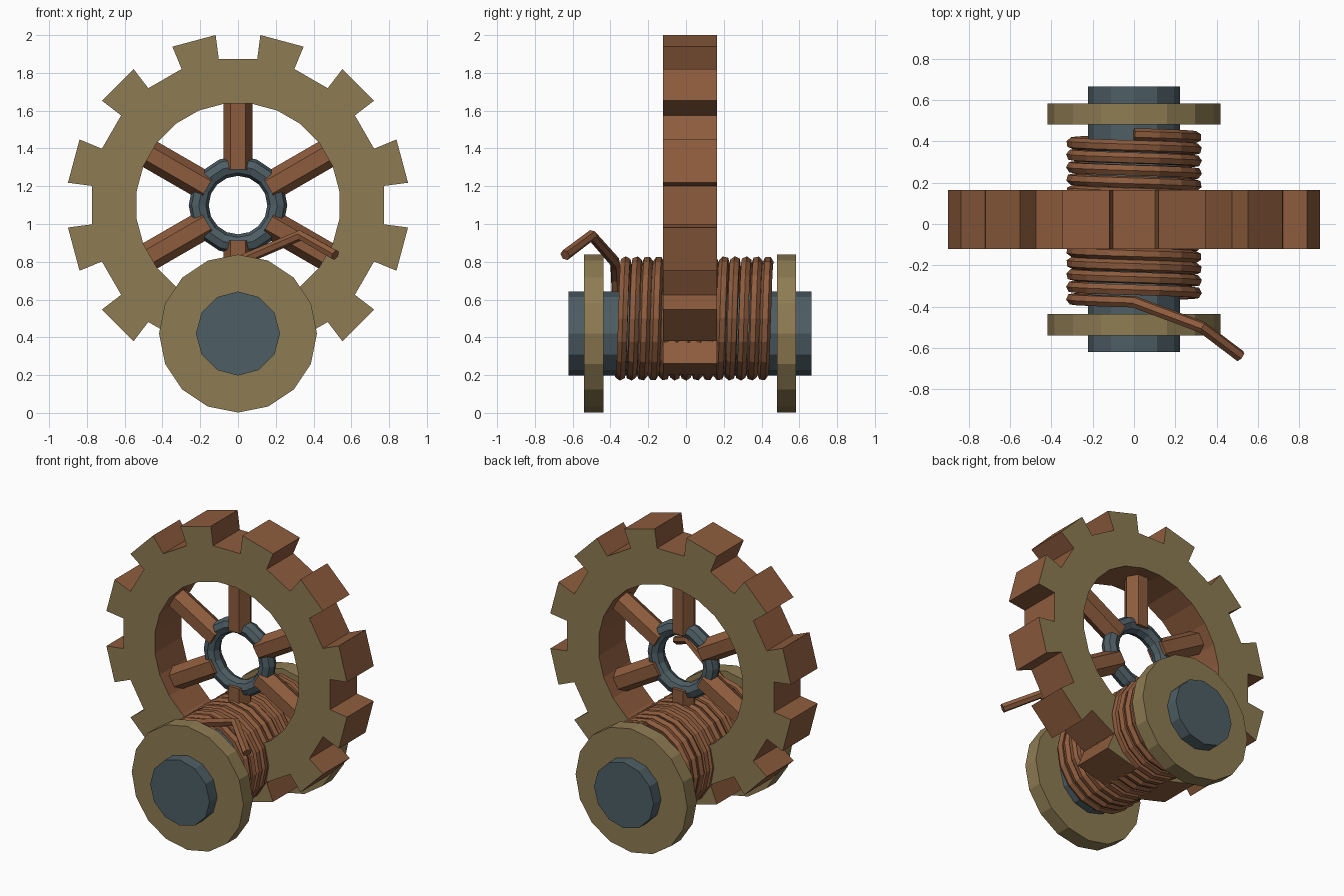
import bpy, bmesh
from math import sin, cos, pi
from mathutils import Matrix, Vector

if "Cube" in bpy.data.objects:
    bpy.data.objects.remove(bpy.data.objects["Cube"])

Y0 = 0.022          # mid plane of wheel and axle
WHEEL_Z, AXLE_Z, COIL_Z = 1.10, 0.42, 0.50


def material(name, rgb):
    m = bpy.data.materials.new(name)
    m.diffuse_color = (*rgb, 1)
    m.use_nodes = True
    m.node_tree.nodes["Principled BSDF"].inputs["Base Color"].default_value = m.diffuse_color
    return m


TAN = material("tan", (0.27, 0.20, 0.085))
BROWN = material("brown", (0.27, 0.107, 0.047))
STEEL = material("steel", (0.075, 0.112, 0.13))


def finish(name, bm, *mats):
    bmesh.ops.recalc_face_normals(bm, faces=bm.faces)
    me = bpy.data.meshes.new(name)
    bm.to_mesh(me)
    bm.free()
    for m in mats:
        me.materials.append(m)
    ob = bpy.data.objects.new(name, me)
    bpy.context.collection.objects.link(ob)
    return ob


def cylinder(name, sides, r, y1, y2, mat):
    # cylinder along y with a vertex at the top
    bm = bmesh.new()
    bmesh.ops.create_cone(bm, cap_ends=True, segments=sides, radius1=r, radius2=r, depth=y2 - y1)
    bmesh.ops.transform(bm, verts=bm.verts, matrix=Matrix.Translation((0, (y1 + y2) / 2, AXLE_Z))
                        @ Matrix.Rotation(pi / 2, 4, 'X'))
    return finish(name, bm, mat)


# Toothed rim: 24 segments, every second one raised into a tooth
bm = bmesh.new()
N, R_IN, R_ROOT, R_TIP, HALF = 24, 0.542, 0.78, 0.908, 0.143


def ring(r, y):
    return [bm.verts.new((r * cos((i + .5) * 2 * pi / N), y, WHEEL_Z + r * sin((i + .5) * 2 * pi / N)))
            for i in range(N)]


rings = {(r, s): ring(r, Y0 + s * HALF) for r in (R_IN, R_ROOT, R_TIP) for s in (-1, 1)}


def quad(a, b, c, d, mat):
    bm.faces.new((a, b, c, d)).material_index = mat


for i in range(N):
    j = (i + 1) % N
    tooth = i % 2 == 0
    for s in (-1, 1):
        a, b, c = (rings[r, s] for r in (R_IN, R_ROOT, R_TIP))
        quad(a[i], a[j], b[j], b[i], 0)
        if tooth:
            quad(b[i], b[j], c[j], c[i], 0)
    for r in (R_IN, R_TIP if tooth else R_ROOT):
        f, k = rings[r, -1], rings[r, 1]
        quad(f[i], f[j], k[j], k[i], 1)
    f, k, ft, kt = (rings[r, s] for r in (R_ROOT, R_TIP) for s in (-1, 1))
    quad(f[i], k[i], kt[i], ft[i], 1)
finish("toothed_rim", bm, TAN, BROWN)

# Six hexagonal spokes
bm = bmesh.new()
for n in range(6):
    ang = n * pi / 3
    m = (Matrix.Translation((0, Y0, WHEEL_Z)) @ Matrix.Rotation(ang, 4, 'Y')
         @ Matrix.Translation((0, 0, 0.37)) @ Matrix.Rotation(pi / 2, 4, 'Z'))
    # a vertex points sideways so that a flat side faces the front
    m = m @ Matrix.Rotation(pi / 2, 4, 'Z') @ Matrix.Rotation(pi / 6, 4, 'Z')
    bmesh.ops.create_cone(bm, cap_ends=True, segments=6, radius1=0.077, radius2=0.077,
                          depth=0.365, matrix=m)
finish("spokes", bm, BROWN)

# Hub ring
bpy.ops.mesh.primitive_torus_add(major_segments=16, minor_segments=8, major_radius=0.208,
                                 minor_radius=0.053, location=(0, Y0, WHEEL_Z), rotation=(pi / 2, 0, 0))
hub = bpy.context.object
hub.name = "hub_ring"
hub.data.materials.append(STEEL)

# Axle and its two end flanges
cylinder("axle", 12, 0.2225, Y0 - 0.643, Y0 + 0.643, STEEL)
for name, c in (("front_flange", Y0 - 0.51), ("back_flange", Y0 + 0.51)):
    cylinder(name, 16, 0.418, c - 0.051, c + 0.051, TAN)

# Wound wire with a bent loose end
TURNS, SEG, R = 14, 16, 0.30
path = []
for i in range(TURNS * SEG + 1):
    t = i / SEG
    path.append((R * sin(2 * pi * t), 0.435 - 0.058 * t, COIL_Z + R * cos(2 * pi * t)))
path += [(0.33, -0.50, 0.94), (0.515, -0.64, 0.835)]
cu = bpy.data.curves.new("wire_coil", 'CURVE')
cu.dimensions = '3D'
cu.bevel_depth = 0.029
cu.bevel_resolution = 1
cu.use_fill_caps = True
sp = cu.splines.new('POLY')
sp.points.add(len(path) - 1)
for p, co in zip(sp.points, path):
    p.co = (*co, 1)
sp.use_smooth = False
cu.materials.append(BROWN)
coil = bpy.data.objects.new("wire_coil", cu)
bpy.context.collection.objects.link(coil)
